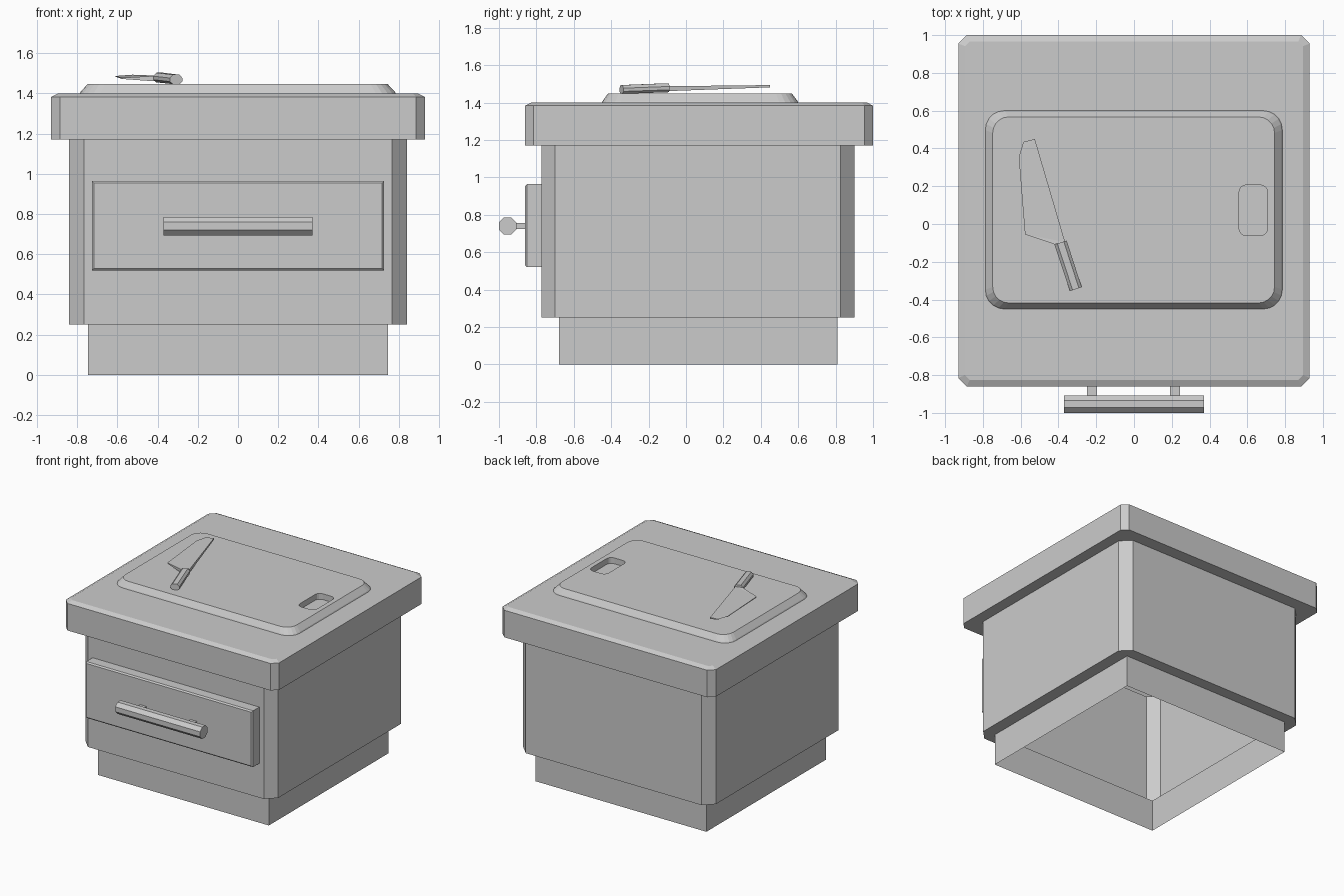
import bpy, bmesh
from math import sin, cos, pi
from mathutils import Vector

if "Cube" in bpy.data.objects:
    bpy.data.objects.remove(bpy.data.objects["Cube"])


def finish(name, bm, recalc=False):
    bmesh.ops.remove_doubles(bm, verts=bm.verts, dist=1e-5)
    if recalc:
        bmesh.ops.recalc_face_normals(bm, faces=bm.faces)
    me = bpy.data.meshes.new(name)
    bm.to_mesh(me)
    bm.free()
    ob = bpy.data.objects.new(name, me)
    bpy.context.collection.objects.link(ob)
    return ob


def outline(x0, x1, y0, y1, z, r, seg=1):
    """Counter-clockwise rectangle with cut (seg=1) or rounded corners."""
    pts = []
    for k, (cx, cy) in enumerate([(x1 - r, y1 - r), (x0 + r, y1 - r),
                                  (x0 + r, y0 + r), (x1 - r, y0 + r)]):
        for i in range(seg + 1):
            a = pi / 2 * (k + i / seg)
            pts.append(Vector((cx + r * cos(a), cy + r * sin(a), z)))
    return pts


def loft(bm, rings, cap0=False, cap1=False):
    vs = [[bm.verts.new(p) for p in ring] for ring in rings]
    n = len(vs[0])
    for a, b in zip(vs, vs[1:]):
        for i in range(n):
            j = (i + 1) % n
            bm.faces.new((a[i], a[j], b[j], b[i]))
    if cap0:
        bm.faces.new(vs[0][::-1])
    if cap1:
        bm.faces.new(vs[-1])
    return vs


def part(name, rings, cap0=False, cap1=False, recalc=False):
    bm = bmesh.new()
    loft(bm, rings, cap0, cap1)
    return finish(name, bm, recalc)


def tube(name, a, b, u, v, section, scale=1.0):
    """Straight bar from a to b with a cross-section in the axes u, v."""
    a, b, u, v = map(Vector, (a, b, u, v))
    part(name, [[p + u * s * k + v * t * k for s, t in section]
                for p, k in ((a, 1.0), (b, scale))], True, True, True)


# Cabinet: open-bottomed plinth, body with cut corners, overhanging counter
plinth = (-0.745, 0.745, -0.68, 0.81)
body = (-0.84, 0.84, -0.773, 0.90)
part("plinth", [outline(*plinth, z, 0.0) for z in (0, 0.25)])
part("cabinet_body", [outline(*plinth, 0.25, 0.0),
                      outline(*body, 0.25, 0.073),
                      outline(*body, 1.17, 0.073)])
part("countertop", [outline(*body, 1.17, 0.073),
                    outline(-0.93, 0.93, -0.86, 1.0, 1.17, 0.045),
                    outline(-0.93, 0.93, -0.86, 1.0, 1.383, 0.045),
                    outline(-0.895, 0.895, -0.825, 0.967, 1.40, 0.025)],
     cap1=True)

# Drawer front with a thin edge bevel
def rect_xz(y, m):
    return [Vector((sx * (0.727 - m), y, 0.742 + sz * (0.222 - m)))
            for sx, sz in ((-1, -1), (1, -1), (1, 1), (-1, 1))]

part("drawer_front", [rect_xz(-0.773, 0), rect_xz(-0.85, 0), rect_xz(-0.86, 0.01)],
     cap1=True, recalc=True)

# Octagonal handle bar on two stems
R = 0.0465 / cos(pi / 8)
octagon = [(R * cos(pi / 8 + i * pi / 4), R * sin(pi / 8 + i * pi / 4)) for i in range(8)]
tube("handle_bar", (-0.37, -0.9535, 0.74), (0.37, -0.9535, 0.74),
     (0, 1, 0), (0, 0, 1), octagon)
stem = [(-0.027, -0.015), (0.027, -0.015), (0.027, 0.015), (-0.027, 0.015)]
for side, x in (("left", -0.223), ("right", 0.217)):
    tube("handle_stem_" + side, (x, -0.855, 0.74), (x, -0.92, 0.74),
         (1, 0, 0), (0, 0, 1), stem)

# Cutting board: sloped rim, rounded corners and a grip hole
bm = bmesh.new()
outer = loft(bm, [outline(-0.787, 0.785, -0.45, 0.60, 1.40, 0.10, 5),
                  outline(-0.783, 0.781, -0.446, 0.596, 1.408, 0.10, 5),
                  outline(-0.748, 0.744, -0.418, 0.567, 1.447, 0.085, 5)])
hole = [outline(0.556, 0.707, -0.062, 0.207, z, 0.04, 4)[::-1] for z in (1.401, 1.447)]
inner = loft(bm, hole)
rim = []
for loop in (outer[-1], inner[-1]):
    rim += [bm.edges.get((loop[i - 1], loop[i])) for i in range(len(loop))]
bmesh.ops.triangle_fill(bm, edges=rim, use_beauty=True, normal=(0, 0, 1))
finish("cutting_board", bm)

# Knife blade: thick spine narrowing to a sharp edge, with a notched tip
spine = [(-0.365, -0.095), (-0.525, 0.45)]
edge = [(-0.585, 0.435), (-0.585, 0.372), (-0.61, 0.355), (-0.577, -0.055), (-0.42, -0.108)]
bm = bmesh.new()


def blade_pt(x, y, t):
    return Vector((x, y, 1.474 + (y + 0.1) * 0.024 + t))


thick = [0.013, 0.006, 0.002, 0.002, 0.002, 0.003, 0.013]
loft(bm, [[blade_pt(x, y, s * t) for (x, y), t in zip(spine + edge, thick)]
          for s in (-1, 1)], True, True)
bmesh.ops.triangulate(bm, faces=[f for f in bm.faces if len(f.verts) > 4])
finish("knife_blade", bm, True)

# Knife handle: faceted grip resting on the board
grip = [(-0.034, -0.010), (-0.018, -0.023), (0.018, -0.023), (0.034, -0.010),
        (0.034, 0.008), (0.018, 0.025), (-0.018, 0.025), (-0.034, 0.008)]
tube("knife_handle", (-0.389, -0.098, 1.478), (-0.308, -0.345, 1.469),
     (0.95, 0.31, 0), (0, 0, 1), grip, 0.97)
